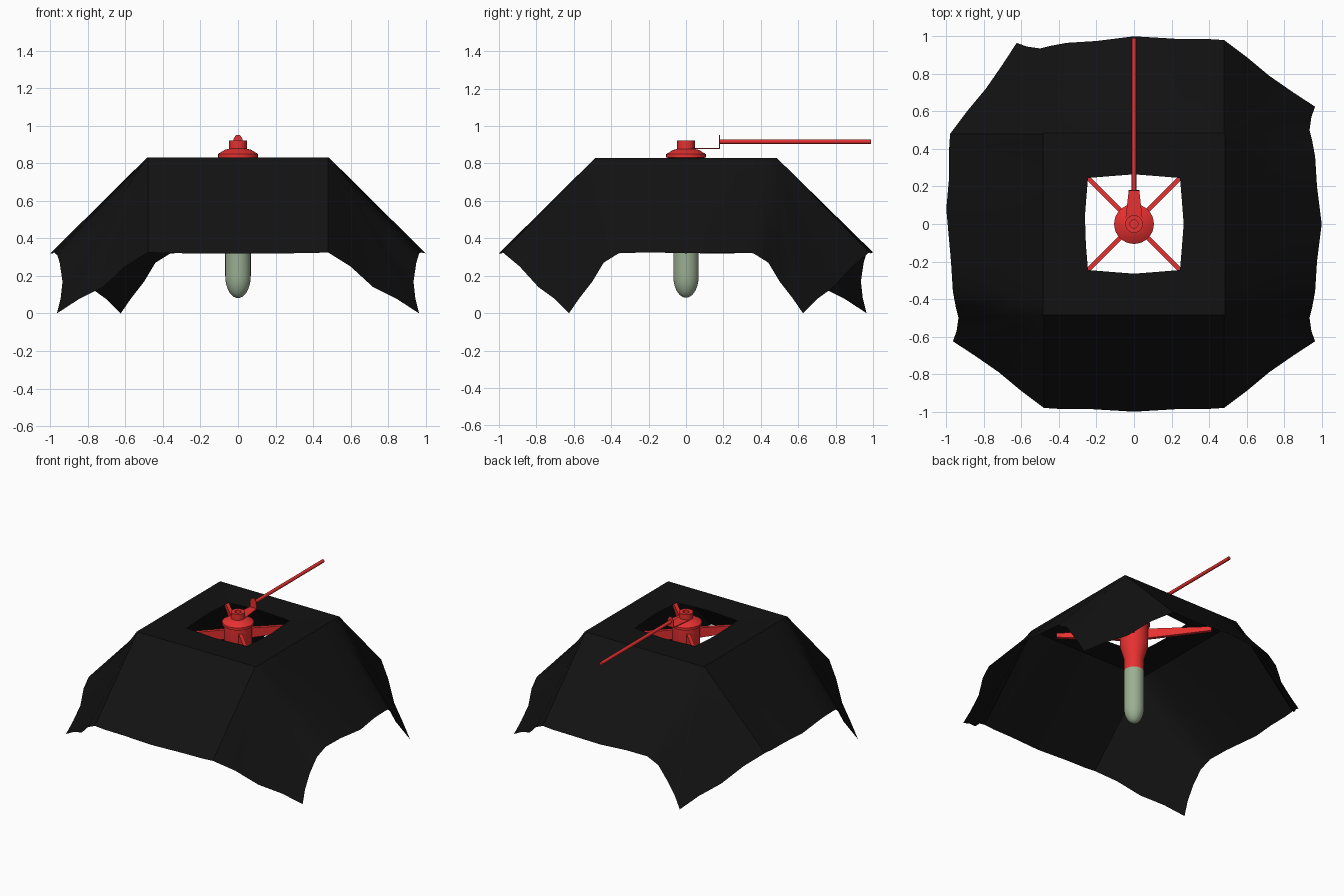
import bpy, bmesh, math
from mathutils import Vector, Matrix

if "Cube" in bpy.data.objects:
    bpy.data.objects.remove(bpy.data.objects["Cube"])


def material(name, rgb):
    m = bpy.data.materials.new(name)
    m.diffuse_color = (*rgb, 1)
    m.use_nodes = True
    m.node_tree.nodes["Principled BSDF"].inputs["Base Color"].default_value = m.diffuse_color
    return m


BLACK = material("black_cloth", (0.006, 0.006, 0.006))
RED = material("red_plastic", (0.8, 0.03, 0.03))
GREEN = material("pale_green", (0.33, 0.43, 0.29))


def finish(name, bm, mat, angle=35):
    bmesh.ops.remove_doubles(bm, verts=bm.verts, dist=0.0005)
    bmesh.ops.recalc_face_normals(bm, faces=bm.faces)
    me = bpy.data.meshes.new(name)
    bm.to_mesh(me)
    bm.free()
    me.materials.append(mat)
    ob = bpy.data.objects.new(name, me)
    bpy.context.collection.objects.link(ob)
    bpy.ops.object.select_all(action='DESELECT')
    bpy.context.view_layer.objects.active = ob
    ob.select_set(True)
    bpy.ops.object.shade_smooth_by_angle(angle=math.radians(angle))
    return ob


def lathe(name, profile, mat, sides=32):
    bm = bmesh.new()
    vs = [bm.verts.new((r, 0, z)) for r, z in profile]
    es = [bm.edges.new(p) for p in zip(vs, vs[1:])]
    bmesh.ops.spin(bm, geom=vs + es, axis=(0, 0, 1), cent=(0, 0, 0),
                   angle=math.tau, steps=sides, use_duplicate=False)
    return finish(name, bm, mat)


def prism(name, outline, offset, mat, matrix=Matrix()):
    bm = bmesh.new()
    f = bm.faces.new([bm.verts.new(p) for p in outline])
    ext = bmesh.ops.extrude_face_region(bm, geom=[f], use_keep_orig=True)
    vs = [v for v in ext["geom"] if isinstance(v, bmesh.types.BMVert)]
    bmesh.ops.translate(bm, vec=offset, verts=vs)
    bmesh.ops.transform(bm, matrix=matrix, verts=bm.verts)
    return finish(name, bm, mat)


# Cloth hem: one hanging corner fold, placed at all four corners
fold = [(.25, .985, .32), (.40, .985, .322), (.48, .98, .325), (.60, .89, .25),
        (.72, .79, .14), (.85, .70, .075), (.965, .625, 0), (.945, .57, .08),
        (.935, .50, .17), (.95, .44, .27), (.965, .36, .32), (.975, .2, .325)]
hem = [Vector(p) for p in ((1, 0, .32), (-1, .08, .32), (0, 1, .325), (0, -1, .32))]
for place in (lambda u, v: (u, v), lambda u, v: (u, -v),
              lambda u, v: (-u, -v), lambda u, v: (-v, u)):
    hem += [Vector((*place(u, v), z)) for u, v, z in fold]
hem.sort(key=lambda p: math.atan2(p.y, p.x))

# Draped cloth: hole edge, flat top square, then straight fall to the hem
TOP, FLAT = 0.83, 0.485
bm = bmesh.new()
strips = []
for o in hem:
    t = Vector([max(-FLAT, min(FLAT, c)) for c in o.xy] + [TOP])
    a, b = sorted((abs(t.x), abs(t.y)))
    k = 0.245 / FLAT * (1.08 - 0.08 * a / b)
    h = Vector((t.x * k, t.y * k, TOP - 0.003))
    pts = [h, h.lerp(t, 0.5), t] + [t.lerp(o, s) for s in (0.33, 0.67, 1)]
    strips.append([bm.verts.new(p) for p in pts])
for s, n in zip(strips, strips[1:] + strips[:1]):
    for i in range(len(s) - 1):
        bm.faces.new((s[i], s[i + 1], n[i + 1], n[i]))
bmesh.ops.dissolve_degenerate(bm, dist=0.0005, edges=bm.edges)
finish("draped_cloth", bm, BLACK, 30)

# Hub with flange, collar and tapered neck
lathe("hub", [(0.066, 0.46), (0.066, 0.57), (0.095, 0.67), (0.095, 0.83),
              (0.106, 0.832), (0.106, 0.85), (0.07, 0.872), (0.047, 0.878),
              (0.047, 0.922), (0.022, 0.922), (0.022, 0.90), (0, 0.90)], RED)

# Round-ended shaft under the hub
dome = [(0.068 * math.sin(a), 0.20 - 0.118 * math.cos(a))
        for a in [math.pi / 2 * i / 9 for i in range(10)]]
lathe("shaft", dome + [(0.068, 0.48), (0, 0.48)], GREEN)

# Four diagonal arms
for i in range(4):
    prism(f"arm_{i + 1}", [(0.06, -0.012, 0.725), (0.52, -0.012, 0.765),
                           (0.52, -0.012, 0.795), (0.06, -0.012, 0.80)],
          (0, 0.024, 0), RED, Matrix.Rotation(math.radians(45 + 90 * i), 4, 'Z'))

# Rod bracket: tapered plate and upright arched end
prism("bracket_plate", [(-0.045, 0.03, 0.878), (0.045, 0.03, 0.878),
                        (0.028, 0.18, 0.878), (-0.028, 0.18, 0.878)],
      (0, 0, 0.005), RED)
prism("bracket_end", [(-0.028, 0.176, 0.878), (0.028, 0.176, 0.878),
                      (0.024, 0.176, 0.93), (0.01, 0.176, 0.952),
                      (-0.01, 0.176, 0.952), (-0.024, 0.176, 0.93)],
      (0, 0.006, 0), RED)

# Long rod
bm = bmesh.new()
bmesh.ops.create_cone(bm, cap_ends=True, segments=16, radius1=0.012,
                      radius2=0.012, depth=0.81,
                      matrix=Matrix.Translation((0, 0.585, 0.917))
                      @ Matrix.Rotation(math.pi / 2, 4, 'X'))
finish("rod", bm, RED)
